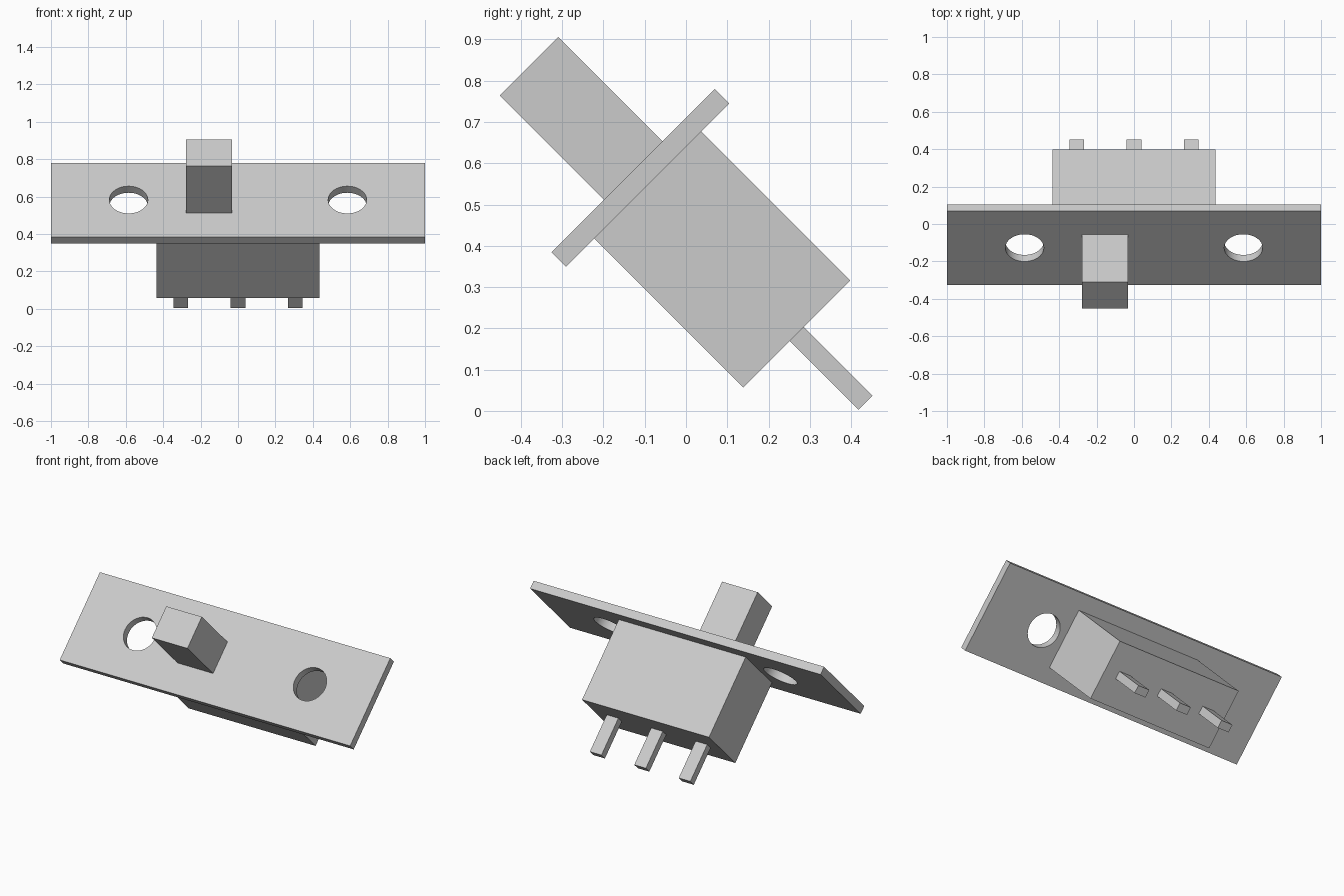
import bpy, bmesh
from math import radians
from mathutils import Matrix, Vector

cube = bpy.data.objects.get("Cube")
if cube:
    bpy.data.objects.remove(cube, do_unlink=True)

# Single grey for the whole switch
GREY = (0.6, 0.6, 0.6, 1.0)
mat = bpy.data.materials.new("light grey")
mat.use_nodes = True
mat.diffuse_color = GREY
mat.node_tree.nodes["Principled BSDF"].inputs["Base Color"].default_value = GREY

# The switch is laid out along its own axis, then tilted back
TILT = Matrix.Rotation(radians(45), 4, 'X')
MID = 0.3215  # centre line across the plate


def finish(name, bm):
    bm.transform(TILT)
    mesh = bpy.data.meshes.new(name)
    bm.to_mesh(mesh)
    bm.free()
    mesh.materials.append(mat)
    obj = bpy.data.objects.new(name, mesh)
    bpy.context.collection.objects.link(obj)
    return obj


def box(name, x, width, depth, low, high):
    bm = bmesh.new()
    bmesh.ops.create_cube(bm, size=1)
    bmesh.ops.scale(bm, vec=(width, depth, high - low), verts=bm.verts)
    bmesh.ops.translate(bm, vec=(x, MID, (low + high) / 2), verts=bm.verts)
    return finish(name, bm)


def cylinder(name, x, radius, height, z):
    bm = bmesh.new()
    bmesh.ops.create_cone(bm, cap_ends=True, segments=48, radius1=radius,
                          radius2=radius, depth=height,
                          matrix=Matrix.Translation(Vector((x, MID, z))))
    return finish(name, bm)


# Housing, slider and pins
box("switch_body", 0, 0.874, 0.366, -0.058, 0.4525)
box("slider_knob", -0.155, 0.245, 0.201, 0.502, 0.859)
for side, x in (("right", -0.306), ("middle", 0), ("left", 0.306)):
    box("pin_" + side, x, 0.08, 0.048, -0.293, -0.058)

# Mounting plate with two screw holes
plate = box("mounting_plate", 0, 2, 0.559, 0.4525, 0.502)
bpy.context.view_layer.objects.active = plate
plate.select_set(True)
for x in (-0.585, 0.585):
    cutter = cylinder("hole_cutter", x, 0.103, 0.2, 0.477)
    cutter.hide_render = True
    mod = plate.modifiers.new("hole", 'BOOLEAN')
    mod.operation = 'DIFFERENCE'
    mod.solver = 'EXACT'
    mod.object = cutter
    bpy.ops.object.modifier_apply(modifier=mod.name)
    bpy.data.objects.remove(cutter, do_unlink=True)
bpy.ops.object.shade_smooth_by_angle(angle=radians(30))
